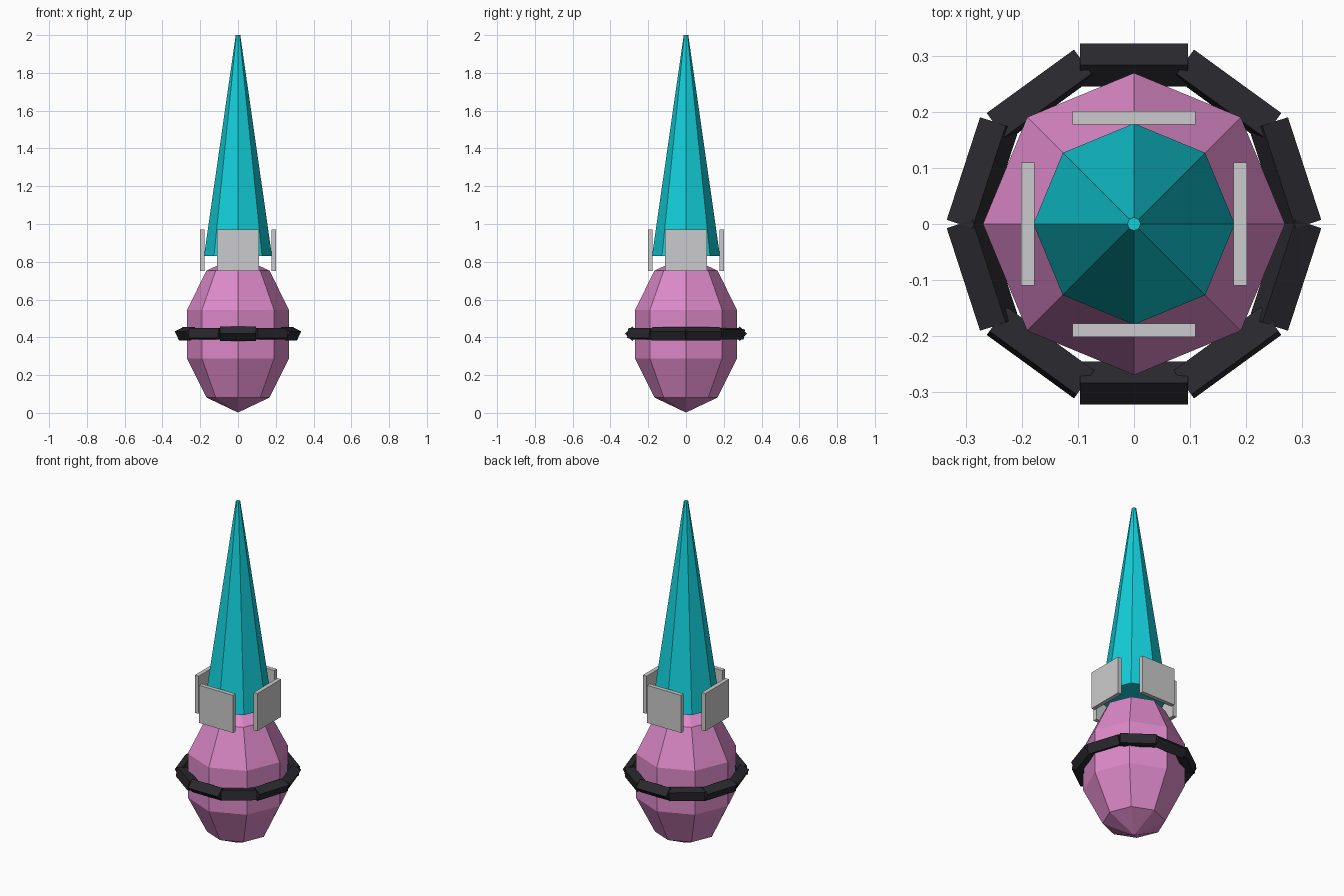
import bpy
import math
from mathutils import Matrix

if "Cube" in bpy.data.objects:
    bpy.data.objects.remove(bpy.data.objects["Cube"])


def material(name, color):
    m = bpy.data.materials.new(name)
    m.diffuse_color = (*color, 1)
    m.use_nodes = True
    m.node_tree.nodes["Principled BSDF"].inputs["Base Color"].default_value = m.diffuse_color
    return m


PINK = material("pink", (0.72, 0.25, 0.58))
TEAL = material("turquoise", (0.006, 0.62, 0.70))
GREY = material("light grey", (0.60, 0.60, 0.61))
BLACK = material("charcoal", (0.022, 0.022, 0.028))


def finish(name, mat):
    ob = bpy.context.object
    ob.name = name
    ob.data.materials.append(mat)
    return ob


def box(name, size, matrix, mat):
    bpy.ops.mesh.primitive_cube_add(size=1)
    ob = finish(name, mat)
    ob.data.transform(matrix @ Matrix.Diagonal((*size, 1)))
    return ob


# Faceted egg-shaped body
bpy.ops.mesh.primitive_uv_sphere_add(segments=8, ring_count=5, radius=1)
body = finish("body", PINK)
body.data.transform(Matrix.Translation((0, 0, 0.417)) @ Matrix.Diagonal((0.284, 0.284, 0.415, 1)))

# Tall eight-sided spike
bpy.ops.mesh.primitive_cone_add(vertices=8, radius1=0.18, radius2=0.012,
                                depth=1.17, location=(0, 0, 1.415))
finish("spike", TEAL)

# Four upright collar plates around the spike base
for i in range(4):
    turn = Matrix.Rotation(i * math.pi / 2, 4, 'Z')
    box("collar_plate", (0.024, 0.22, 0.22),
        turn @ Matrix.Translation((0.19, 0, 0.86)), GREY)

# Belt of ten separate square bars, each rolled about its own length
rolls = {90: 45, 54: 9, 18: 27, -18: 27, -54: -9, -90: 45}
for y_angle, roll in rolls.items():
    angles = {y_angle, 180 - y_angle} if abs(y_angle) < 90 else {y_angle}
    for a in angles:
        place = (Matrix.Rotation(math.radians(a), 4, 'Z')
                 @ Matrix.Translation((0.2845, 0, 0.419))
                 @ Matrix.Rotation(math.radians(roll), 4, 'Y'))
        box("belt_bar", (0.054, 0.193, 0.054), place, BLACK)
